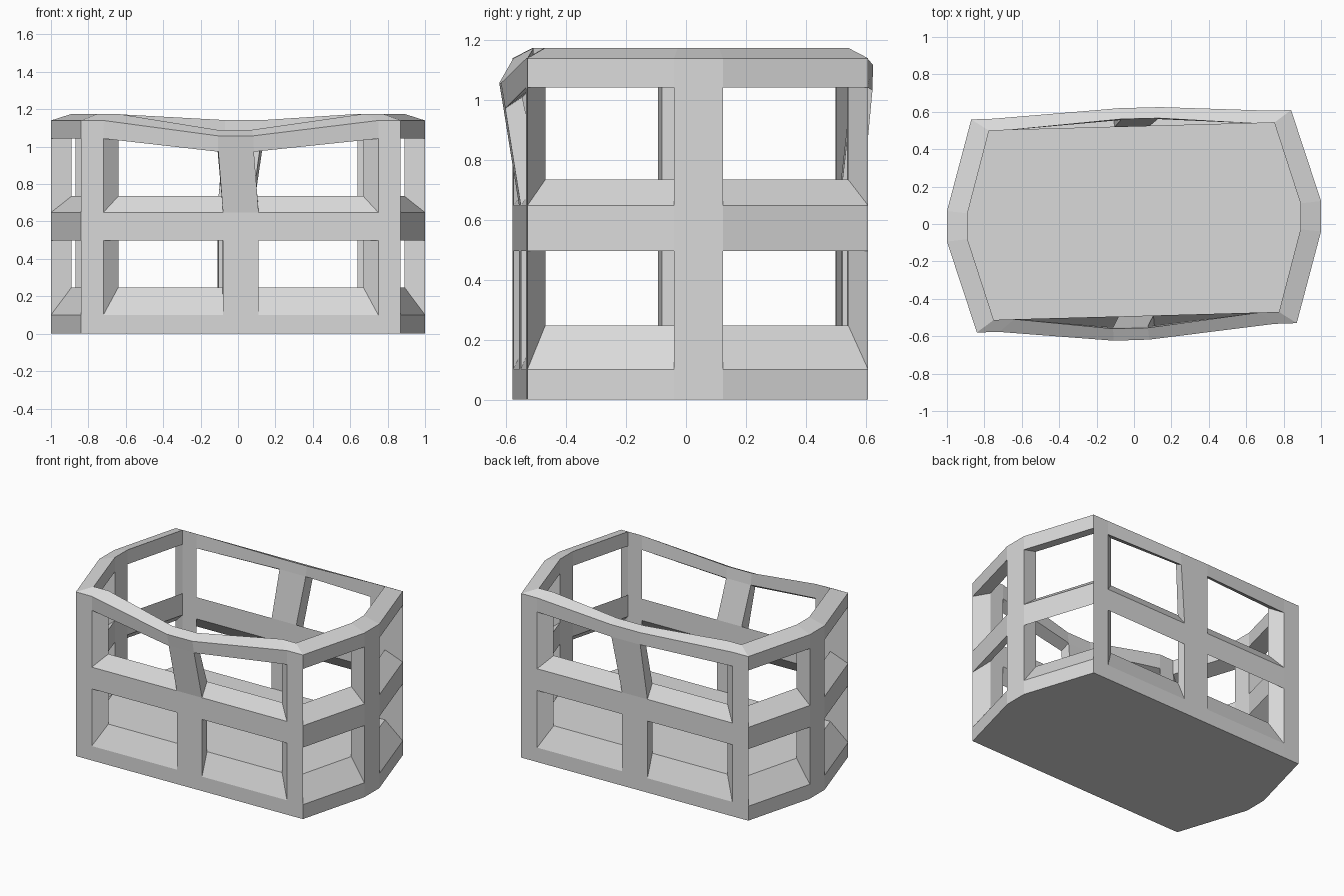
import bpy
import bmesh

cube = bpy.data.objects.get("Cube")
if cube:
    bpy.data.objects.remove(cube, do_unlink=True)

# Flat grey material
grey = bpy.data.materials.new("plain_grey")
grey.use_nodes = True
colour = (0.7, 0.7, 0.7, 1)
grey.diffuse_color = colour
grey.node_tree.nodes["Principled BSDF"].inputs["Base Color"].default_value = colour

# Half of the plan: front wall, then the +x post; the other half is a half turn
outer_half = [(-.84, -.58), (-.72, -.577), (-.08, -.558), (.11, -.552),
              (.75, -.534), (.87, -.53), (1, -.04), (1, .123)]
inner_half = [(-.75, -.513), (-.64, -.509), (-.082, -.494), (.104, -.489),
              (.67, -.473), (.775, -.47), (.89, -.028), (.89, .11)]
CENTRE_Y = .0145


def full_ring(half):
    return half + [(-x, 2 * CENTRE_Y - y) for x, y in half]


# Heights of the sill, middle rail and top rim
outer_z = [0, .10, .497, .648, 1.043, 1.14]
inner_z = [.248, .248, .585, .735, 1.075, 1.175]
# Shift, bulge and dip at each middle post column: rim lower edge, upper edge
warp = {
    ("outer", 2): [(-.025, -.052, -.07), (-.028, -.066, -.082)],
    ("outer", 3): [(-.025, -.052, -.07), (-.028, -.066, -.082)],
    ("inner", 2): [(-.03, -.058, -.065), (-.03, -.066, -.085)],
    ("inner", 3): [(-.03, -.058, -.065), (-.03, -.066, -.085)],
    ("outer", 10): [(.057, .036, -.01), (.06, .038, -.022)],
    ("outer", 11): [(.03, .036, -.01), (.03, .038, -.022)],
    ("inner", 10): [(.046, .038, -.006), (.05, .043, -.033)],
    ("inner", 11): [(.034, .038, -.006), (.036, .043, -.033)],
}


def make_columns(bm, side, plan, heights):
    columns = []
    for i, (x, y) in enumerate(plan):
        column = []
        for row, z in enumerate(heights):
            dx = dy = dz = 0
            if row >= 4 and (side, i) in warp:
                dx, dy, dz = warp[side, i][row - 4]
            column.append(bm.verts.new((x + dx, y + dy, z + dz)))
        columns.append(column)
    return columns


bm = bmesh.new()
outer = make_columns(bm, "outer", full_ring(outer_half), outer_z)
inner = make_columns(bm, "inner", full_ring(inner_half), inner_z)
count = len(outer)

for i in range(count):
    j = (i + 1) % count
    is_post = i % 2 == 0
    for row in range(5):
        window_row = row in (1, 3)
        if is_post or not window_row:
            # Outer and inner wall skins
            bm.faces.new((outer[i][row], outer[j][row], outer[j][row + 1], outer[i][row + 1]))
            if row > 0:
                bm.faces.new((inner[j][row], inner[i][row], inner[i][row + 1], inner[j][row + 1]))
        else:
            # Window reveals
            for r in (row, row + 1):
                bm.faces.new((outer[i][r], outer[j][r], inner[j][r], inner[i][r]))
            for k in (i, j):
                bm.faces.new((outer[k][row], outer[k][row + 1], inner[k][row + 1], inner[k][row]))
    # Rim top
    bm.faces.new((outer[i][5], outer[j][5], inner[j][5], inner[i][5]))

# Floor and underside
bm.faces.new([column[1] for column in inner])
bm.faces.new([column[0] for column in reversed(outer)])
loose = [v for v in bm.verts if not v.link_faces]
bmesh.ops.delete(bm, geom=loose, context="VERTS")
bmesh.ops.recalc_face_normals(bm, faces=bm.faces)

mesh = bpy.data.meshes.new("window_frame_basket")
bm.to_mesh(mesh)
bm.free()
mesh.materials.append(grey)
basket = bpy.data.objects.new("window_frame_basket", mesh)
bpy.context.scene.collection.objects.link(basket)
